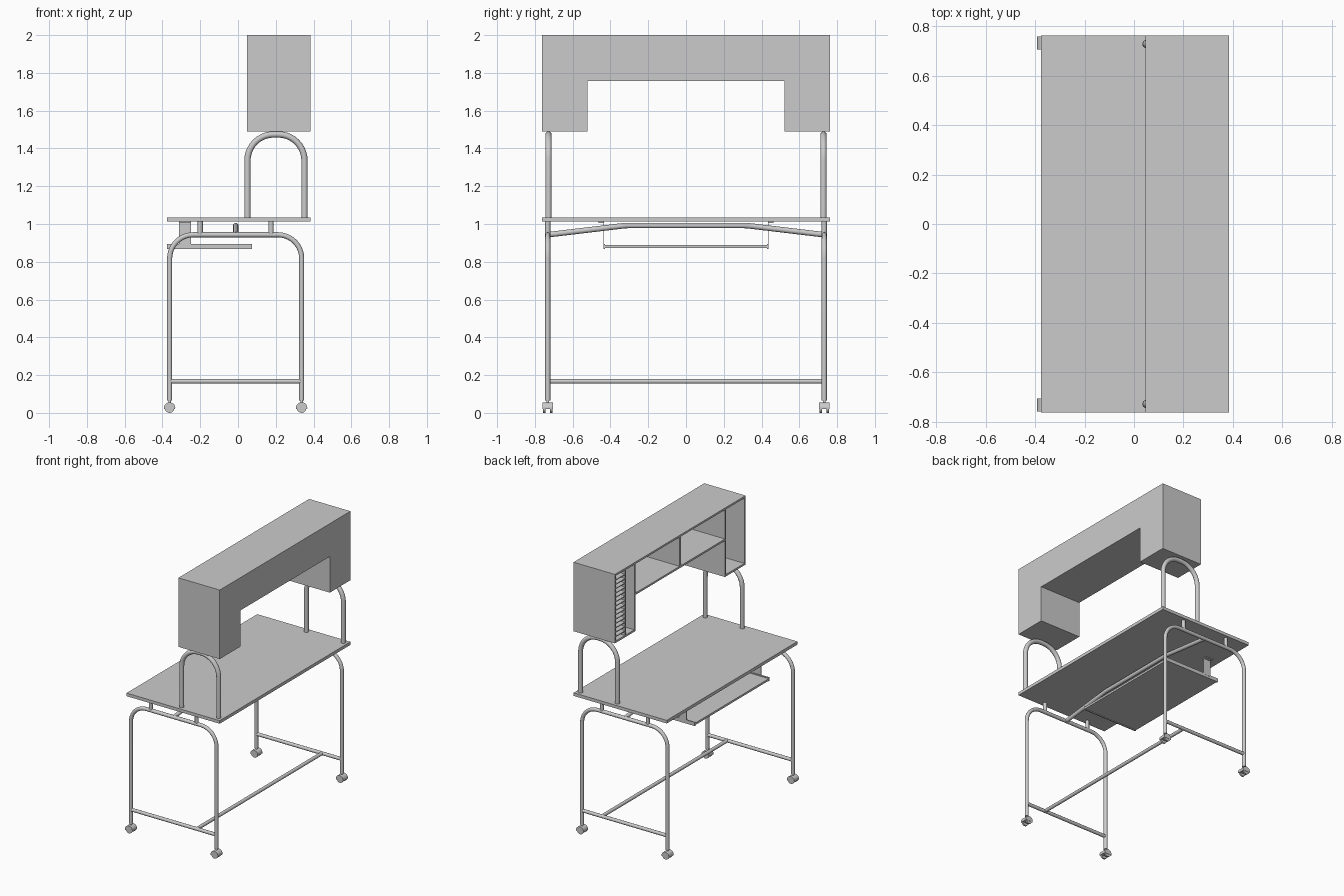
import bpy, bmesh, math
from mathutils import Vector, Matrix

if "Cube" in bpy.data.objects:
    bpy.data.objects.remove(bpy.data.objects["Cube"], do_unlink=True)

grey = bpy.data.materials.new("plain grey")
grey.use_nodes = True
grey.diffuse_color = (0.6, 0.6, 0.6, 1)
grey.node_tree.nodes["Principled BSDF"].inputs["Base Color"].default_value = (0.6, 0.6, 0.6, 1)


def activate(ob):
    bpy.ops.object.select_all(action='DESELECT')
    ob.select_set(True)
    bpy.context.view_layer.objects.active = ob


def finish(name, bm, smooth=False):
    bmesh.ops.recalc_face_normals(bm, faces=bm.faces)
    mesh = bpy.data.meshes.new(name)
    bm.to_mesh(mesh)
    bm.free()
    mesh.materials.append(grey)
    ob = bpy.data.objects.new(name, mesh)
    bpy.context.collection.objects.link(ob)
    if smooth:
        activate(ob)
        bpy.ops.object.shade_smooth_by_angle(angle=math.radians(40))
    return ob


def box(name, x, y, z):
    """Box from (min, max) ranges."""
    bm = bmesh.new()
    bmesh.ops.create_cube(bm, size=1)
    for v in bm.verts:
        v.co = Vector([r[0] if c < 0 else r[1] for c, r in zip(v.co, (x, y, z))])
    return finish(name, bm)


def extrude(name, points, direction, smooth=False):
    """Flat outline pushed along a direction."""
    bm = bmesh.new()
    face = bm.faces.new([bm.verts.new(p) for p in points])
    new = bmesh.ops.extrude_face_region(bm, geom=[face])["geom"]
    bmesh.ops.translate(bm, vec=direction,
                        verts=[g for g in new if isinstance(g, bmesh.types.BMVert)])
    return finish(name, bm, smooth)


def tube(name, points, radius, bend=0):
    """Round tube along a path whose inner corners are rounded by bend."""
    pts = [Vector(p) for p in points]
    path = [pts[0]]
    for a, b, c in zip(pts, pts[1:], pts[2:]):
        u, w = (a - b).normalized(), (c - b).normalized()
        half = u.angle(w) / 2
        cut = bend / math.tan(half)
        centre = b + (u + w).normalized() * bend / math.sin(half)
        start, end = b + u * cut - centre, b + w * cut - centre
        sweep = start.angle(end)
        steps = max(2, round(sweep / math.radians(9)))
        for i in range(steps + 1):
            t = sweep * i / steps
            path.append(centre + (start * math.sin(sweep - t) + end * math.sin(t)) / math.sin(sweep))
    path.append(pts[-1])
    curve = bpy.data.curves.new(name, 'CURVE')
    curve.dimensions = '3D'
    curve.bevel_depth = radius
    curve.bevel_resolution = 4
    curve.use_fill_caps = True
    spline = curve.splines.new('POLY')
    spline.points.add(len(path) - 1)
    for p, co in zip(spline.points, path):
        p.co = (*co, 1)
    ob = bpy.data.objects.new(name, curve)
    bpy.context.collection.objects.link(ob)
    ob.data.materials.append(grey)
    activate(ob)
    bpy.ops.object.convert(target='MESH')
    bpy.ops.object.shade_smooth_by_angle(angle=math.radians(40))


# Desk top
box("desk_top", (-0.377, 0.385), (-0.763, 0.763), (1.012, 1.035))

# Leg frames, casters and hutch arches at each end
LX, RX, MID, EY = -0.362, 0.337, -0.012, 0.732
for s, side in ((-1, "right"), (1, "left")):
    y = s * EY
    tube(f"{side}_leg_frame", [(LX, y, 0.065), (LX, y, 0.943), (RX, y, 0.943), (RX, y, 0.065)], 0.0135, 0.125)
    tube(f"{side}_lower_bar", [(LX, y, 0.167), (RX, y, 0.167)], 0.0125)
    for x in (-0.2, 0.175):
        tube(f"{side}_top_post", [(x, y, 0.943), (x, y, 1.014)], 0.0135)
    ya = s * 0.728
    tube(f"{side}_hutch_arch", [(0.05, ya, 1.03), (0.05, ya, 1.474), (0.352, ya, 1.474), (0.352, ya, 1.03)],
         0.0165, 0.138)
    for x in (LX, RX):
        tube(f"{side}_caster_stem", [(x, y, 0.04), (x, y, 0.07)], 0.007)
        hood = [(x + 0.03 * math.cos(a), y - 0.027, 0.027 + 0.029 * math.sin(a))
                for a in [math.radians(-15 + 210 * i / 14) for i in range(15)]]
        extrude(f"{side}_caster_hood", hood, (0, 0.054, 0), True)
        for o in (-0.019, 0.019):
            bm = bmesh.new()
            bmesh.ops.create_cone(bm, cap_ends=True, segments=20, radius1=0.025, radius2=0.025, depth=0.012,
                                  matrix=Matrix.Translation((x, y + o, 0.025)) @ Matrix.Rotation(math.pi / 2, 4, 'X'))
            finish(f"{side}_caster_wheel", bm, True)

# Long bars joining the two ends
tube("lower_long_bar", [(0.175, -EY, 0.167), (0.175, EY, 0.167)], 0.0125)
tube("upper_bent_bar", [(MID, -EY, 0.943), (MID, -0.32, 0.992), (MID, 0.32, 0.992), (MID, EY, 0.943)], 0.0145, 0.15)

# Keyboard tray with side rails and hanging brackets
box("keyboard_tray", (-0.377, 0.075), (-0.43, 0.43), (0.873, 0.888))
for s, side in ((-1, "right"), (1, "left")):
    def span(a, b):
        return tuple(sorted((s * a, s * b)))
    box(f"{side}_tray_rail", (-0.377, 0.075), span(0.428, 0.437), (0.868, 0.895))
    box(f"{side}_tray_bracket", (-0.312, -0.25), span(0.433, 0.438), (0.885, 1.012))
    box(f"{side}_bracket_flange", (-0.312, -0.25), span(0.437, 0.462), (1.006, 1.012))

# Hutch: solid U-shaped panel on +x, open boxes towards -x
X0, X1, Y1, YI = 0.047, 0.385, 0.763, 0.522
ZB, ZM, ZT, T = 1.49, 1.757, 2.0, 0.014
outline = [(-Y1, ZB), (-YI, ZB), (-YI, ZM), (YI, ZM), (YI, ZB), (Y1, ZB), (Y1, ZT), (-Y1, ZT)]
extrude("hutch_panel", [(X1 - T, y, z) for y, z in outline], (T, 0, 0))
DX = (X0, X1 - T)
box("hutch_top", DX, (-Y1, Y1), (ZT - T, ZT))
box("hutch_beam_floor", DX, (-YI, YI), (ZM, ZM + T))
box("hutch_beam_divider", DX, (-T / 2, T / 2), (ZM + T, ZT - T))
for s, side in ((-1, "right"), (1, "left")):
    def span(a, b):
        return tuple(sorted((s * a, s * b)))
    box(f"{side}_hutch_outer_wall", DX, span(Y1 - T, Y1), (ZB, ZT - T))
    box(f"{side}_hutch_inner_wall", DX, span(YI, YI + T), (ZB, ZT - T))
    box(f"{side}_hutch_floor", DX, span(YI + T, Y1 - T), (ZB, ZB + T))

# Paper sorter shelves in the +y tower
box("sorter_divider", DX, (0.636, 0.645), (ZB + T, ZT - T))
for i in range(1, 15):
    z = ZB + T + i * (ZT - ZB - 2 * T) / 15
    box("sorter_shelf", DX, (0.645, Y1 - T), (z - 0.003, z + 0.003))
